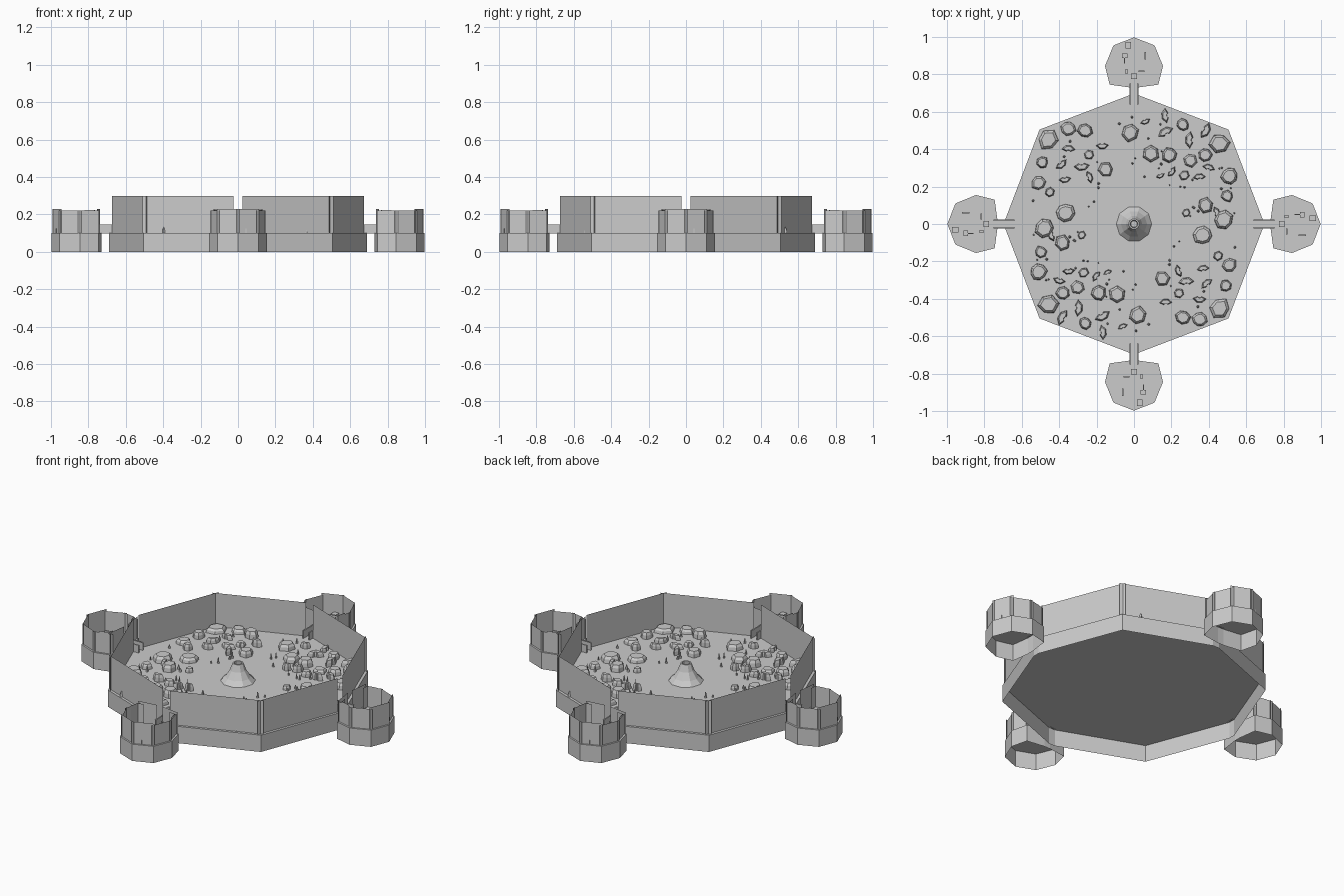
import bpy, math, random
from mathutils import Vector, Matrix

if "Cube" in bpy.data.objects:
    bpy.data.objects.remove(bpy.data.objects["Cube"])

random.seed(7)
FLOOR = 0.10


class Part:
    """Collects pieces of one part, then makes an object."""
    def __init__(self):
        self.v, self.f = [], []

    def add(self, verts, faces):
        n = len(self.v)
        self.v += [Vector(p) for p in verts]
        self.f += [[i + n for i in f] for f in faces]

    def loft(self, rings, cap=True):
        n = len(rings[0])
        faces = [(r * n + i, r * n + (i + 1) % n, (r + 1) * n + (i + 1) % n, (r + 1) * n + i)
                 for r in range(len(rings) - 1) for i in range(n)]
        if cap:
            faces.append([(len(rings) - 1) * n + i for i in range(n)])
        self.add([p for r in rings for p in r], faces)

    def panel(self, a, b, z0, z1):
        self.add([(*a, z0), (*b, z0), (*b, z1), (*a, z1)], [(0, 1, 2, 3)])

    def box(self, x, y, w, d, z0, z1):
        c = [(x - w / 2, y - d / 2), (x + w / 2, y - d / 2), (x + w / 2, y + d / 2), (x - w / 2, y + d / 2)]
        self.loft([[(*p, z0) for p in c], [(*p, z1) for p in c]])

    def repeat(self, count):
        v, f = self.v[:], self.f[:]
        for k in range(1, count):
            m = Matrix.Rotation(k * 2 * math.pi / count, 3, 'Z')
            self.add([m @ p for p in v], f)

    def make(self, name):
        me = bpy.data.meshes.new(name)
        me.from_pydata(self.v, [], self.f)
        ob = bpy.data.objects.new(name, me)
        bpy.context.collection.objects.link(ob)


def stretch(a, b, ea, eb):
    """Lengthens a segment at both ends."""
    a, b = Vector(a), Vector(b)
    d = (b - a).normalized()
    return a - d * ea, b + d * eb


# arena floor with open-bottomed skirt
quarter = [(0.69, 0.02), (0.505, 0.505), (0.02, 0.69)]
outline = []
for k in range(4):
    m = Matrix.Rotation(k * math.pi / 2, 2)
    q = [(0.69, -0.02), (0.69, 0.02), (0.505, 0.505)]
    outline += [m @ Vector(p) for p in q]
base = Part()
base.loft([[(*p, 0) for p in outline], [(*p, FLOOR) for p in outline]])
base.make("arena_base")

# tall thin arena walls, crossing slightly at the corners, open at the gates
wall = Part()
c = 0.493
wall.panel(*stretch((0.673, 0.024), (c, c), 0, 0.018), FLOOR, 0.30)
wall.panel(*stretch((c, c), (0.024, 0.673), 0.018, 0), FLOOR, 0.30)
wall.repeat(4)
wall.make("arena_walls")

# outer tower bases
half = [(0.02, 0.73), (0.13, 0.745), (0.155, 0.845), (0.11, 0.955)]
ring = [Vector(p) for p in half] + [Vector((0, 0.998))] + [Vector((-x, y)) for x, y in reversed(half)]
tower = Part()
tower.loft([[(*p, 0) for p in ring], [(*p, FLOOR) for p in ring]])
tower.repeat(4)
tower.make("tower_bases")

# tower walls of overlapping panels, open toward the bridge
centre = Vector((0, 0.855))
inner = [centre + (p - centre) * 0.93 for p in ring]
tw = Part()
for i in range(8):
    top = 0.23 if i in (0, 3, 4, 7) else 0.22
    a, b = stretch(inner[i], inner[i + 1], 0 if i == 0 else 0.01, 0 if i == 7 else 0.01)
    tw.panel(a, b, FLOOR, top)
for s in (-1, 1):
    tw.panel((s * 0.085, 0.765), (s * 0.122, 0.77), FLOOR, 0.225)
    tw.panel((s * 0.122, 0.77), (s * 0.132, 0.82), FLOOR, 0.225)
tw.repeat(4)
tw.make("tower_walls")

# bridges with side rails
bridge = Part()
bridge.box(0, 0.71, 0.036, 0.06, 0.098, 0.103)
for s in (-1, 1):
    bridge.box(s * 0.02, 0.695, 0.007, 0.11, FLOOR, 0.145)
bridge.repeat(4)
bridge.make("bridges")

# small furnishings inside the towers
props = Part()
for x, y, w, d, h in [(0, 0.79, .03, .03, .02), (-0.05, 0.9, .028, .025, .02),
                      (-0.05, 0.872, .006, .03, .015), (0.06, 0.9, .01, .04, .03),
                      (-0.03, 0.955, .03, .035, .025), (-0.04, 0.815, .015, .02, .03),
                      (0.04, 0.817, .03, .008, .02)]:
    props.box(x, y, w, d, FLOOR, FLOOR + h)
props.repeat(4)
props.make("tower_props")

# central cone with a sunken crater
cone = Part()
prof = [(0.095, 0.10), (0.07, 0.125), (0.044, 0.165), (0.029, 0.205), (0.021, 0.205), (0.017, 0.185)]
cone.loft([[(r * math.cos(t * math.pi / 5), r * math.sin(t * math.pi / 5), z) for t in range(10)]
           for r, z in prof])
cone.make("crater_cone")

# rocks: one half of the layout (x, y, radius), turned half a circle for the other
rocks_left = [(-.46, .45, .06), (-.26, .50, .045), (-.17, .42, .03), (-.02, .49, .055), (.06, .55, .025),
              (-.35, .40, .032), (-.39, .32, .032), (-.28, .31, .038), (-.24, .37, .03), (-.15, .29, .045),
              (-.24, .25, .03), (-.37, .24, .03), (-.49, .33, .035), (-.51, .22, .045), (-.45, .17, .03),
              (-.37, .06, .055), (-.48, -.02, .055), (-.35, .51, .045)]
rocks_right = [(.17, .58, .035), (.17, .49, .04), (.26, .53, .035), (.30, .45, .04), (.38, .50, .04),
               (.46, .43, .06), (.38, .37, .04), (.30, .34, .04), (.19, .37, .045), (.09, .38, .05),
               (.27, .26, .03), (.14, .26, .022), (.20, .28, .028), (.35, .25, .03), (.40, .30, .03),
               (.51, .26, .048), (.50, .15, .035), (.38, .10, .045), (.44, .06, .03), (.28, .06, .025)]
rock = Part()
for x, y, r in rocks_left + rocks_right:
    turn = random.uniform(0, 2 * math.pi)
    pts = []
    if r < 0.042 and random.random() < 0.6:
        # bent rock: a thick arc
        steps = [turn + k * 0.75 for k in range(4)]
        pts = [Vector((math.cos(a), math.sin(a))) * 1.25 * r for a in steps]
        pts += [Vector((math.cos(a), math.sin(a))) * 0.4 * r for a in reversed(steps)]
        mid = Vector((math.cos(turn + 1.1), math.sin(turn + 1.1))) * 0.8 * r
        pts = [p - mid * 0.7 for p in pts]
    else:
        # rounded boulder: an uneven polygon
        n = random.randint(6, 8)
        pts = [Vector((math.cos(turn + k * 2 * math.pi / n), math.sin(turn + k * 2 * math.pi / n)))
               * r * random.uniform(0.8, 1.05) for k in range(n)]
    mid = sum(pts, Vector((0, 0))) / len(pts)
    h = random.uniform(0.022, 0.042)
    rock.loft([[(x + mid.x + (p - mid).x * s, y + mid.y + (p - mid).y * s, FLOOR + z) for p in pts]
               for s, z in ((1, 0), (0.93, h * 0.6), (0.72, h))])
rock.repeat(2)
rock.make("rocks")

# small upright stones scattered around the ring
stones = Part()
for k in range(40):
    a = random.uniform(0, math.pi)
    d = random.uniform(0.24, 0.58)
    x, y, r = d * math.cos(a), d * math.sin(a), random.uniform(0.004, 0.008)
    h = random.uniform(0.015, 0.035)
    stones.loft([[(x + r * s * math.cos(t * math.pi / 2.5), y + r * s * math.sin(t * math.pi / 2.5), FLOOR + z)
                  for t in range(5)] for s, z in ((1, 0), (0.4, h))])
stones.repeat(2)
stones.make("standing_stones")
